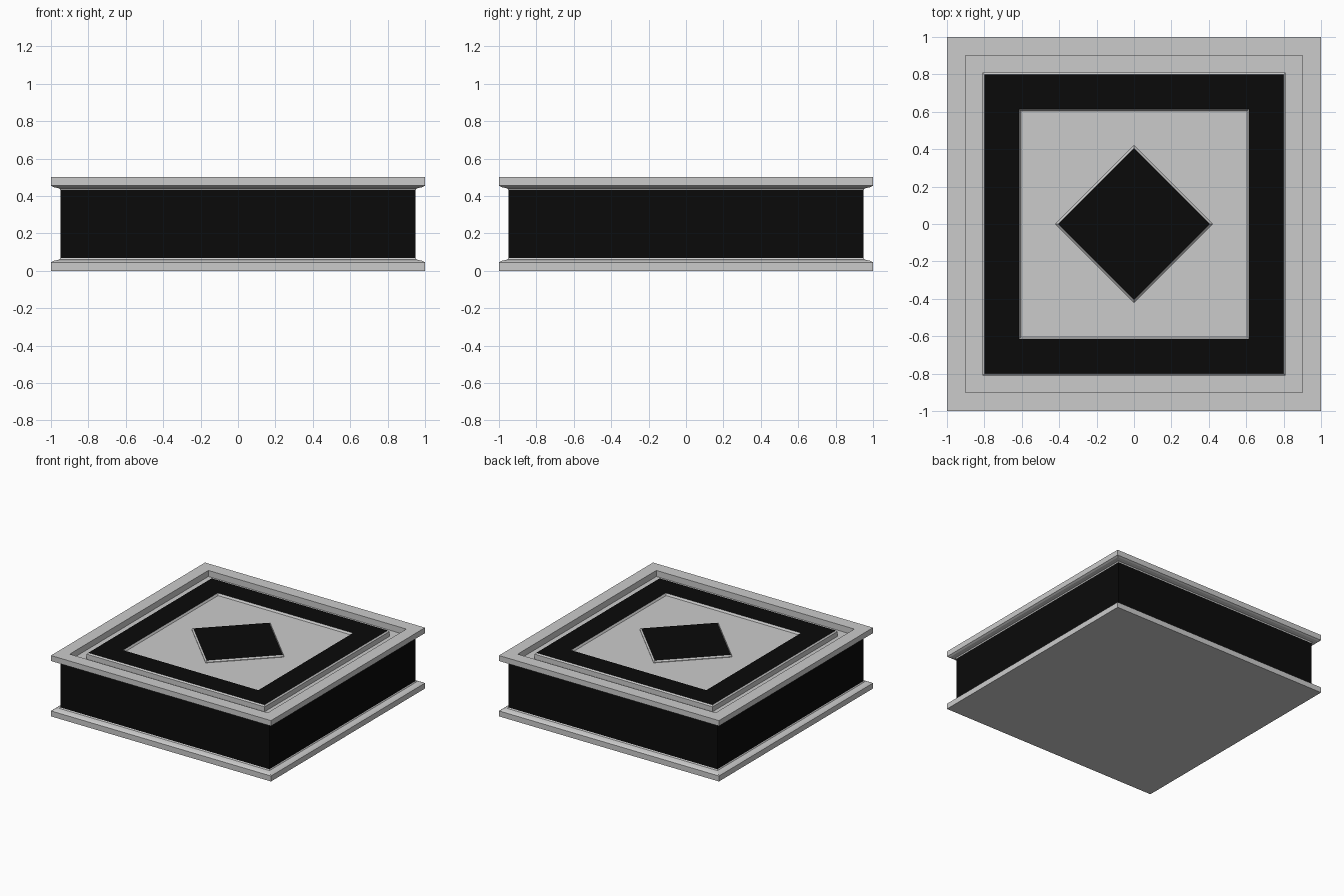
import bpy
import bmesh
from math import cos, sin, radians, sqrt

if "Cube" in bpy.data.objects:
    bpy.data.objects.remove(bpy.data.objects["Cube"])

black = bpy.data.materials.new("black")
black.diffuse_color = (0.003, 0.003, 0.003, 1)
black.use_nodes = True
black.node_tree.nodes["Principled BSDF"].inputs["Base Color"].default_value = black.diffuse_color
grey = bpy.data.materials.new("grey")
grey.diffuse_color = (0.6, 0.6, 0.6, 1)
grey.use_nodes = True
grey.node_tree.nodes["Principled BSDF"].inputs["Base Color"].default_value = grey.diffuse_color


def square_stack(name, profile, black_bands=(), black_cap=False, turn=45):
    """Closed square solid from (half width, z) steps, capped at both ends."""
    bm = bmesh.new()
    loops = []
    for half, z in profile:
        r = half * sqrt(2)
        loops.append([bm.verts.new((r * cos(radians(turn + 90 * i)),
                                    r * sin(radians(turn + 90 * i)), z))
                      for i in range(4)])
    for n, (a, b) in enumerate(zip(loops, loops[1:])):
        for i in range(4):
            j = (i + 1) % 4
            f = bm.faces.new((a[i], a[j], b[j], b[i]))
            f.material_index = int(n in black_bands)
    bm.faces.new(loops[0][::-1])
    bm.faces.new(loops[-1]).material_index = int(black_cap)
    bmesh.ops.recalc_face_normals(bm, faces=bm.faces)
    me = bpy.data.meshes.new(name)
    bm.to_mesh(me)
    bm.free()
    me.materials.append(grey)
    me.materials.append(black)
    ob = bpy.data.objects.new(name, me)
    bpy.context.collection.objects.link(ob)
    return ob


# Body: base flange, black side band, top rim, groove, black ring, sunken centre
square_stack("button_body", [
    (1.0, 0.0), (1.0, 0.045), (0.985, 0.053), (0.955, 0.06), (0.95, 0.068),
    (0.95, 0.432), (0.955, 0.44), (0.985, 0.447), (1.0, 0.455), (1.0, 0.5),
    (0.9, 0.5), (0.9, 0.45), (0.81, 0.45), (0.81, 0.49), (0.8, 0.5),
    (0.615, 0.5), (0.605, 0.485),
], black_bands=(4, 14))

# Raised diamond in the middle, with a thin grey bevel
k = 1 / sqrt(2)
square_stack("centre_diamond", [
    (0.42 * k, 0.48), (0.42 * k, 0.49), (0.405 * k, 0.5),
], black_cap=True, turn=0)
